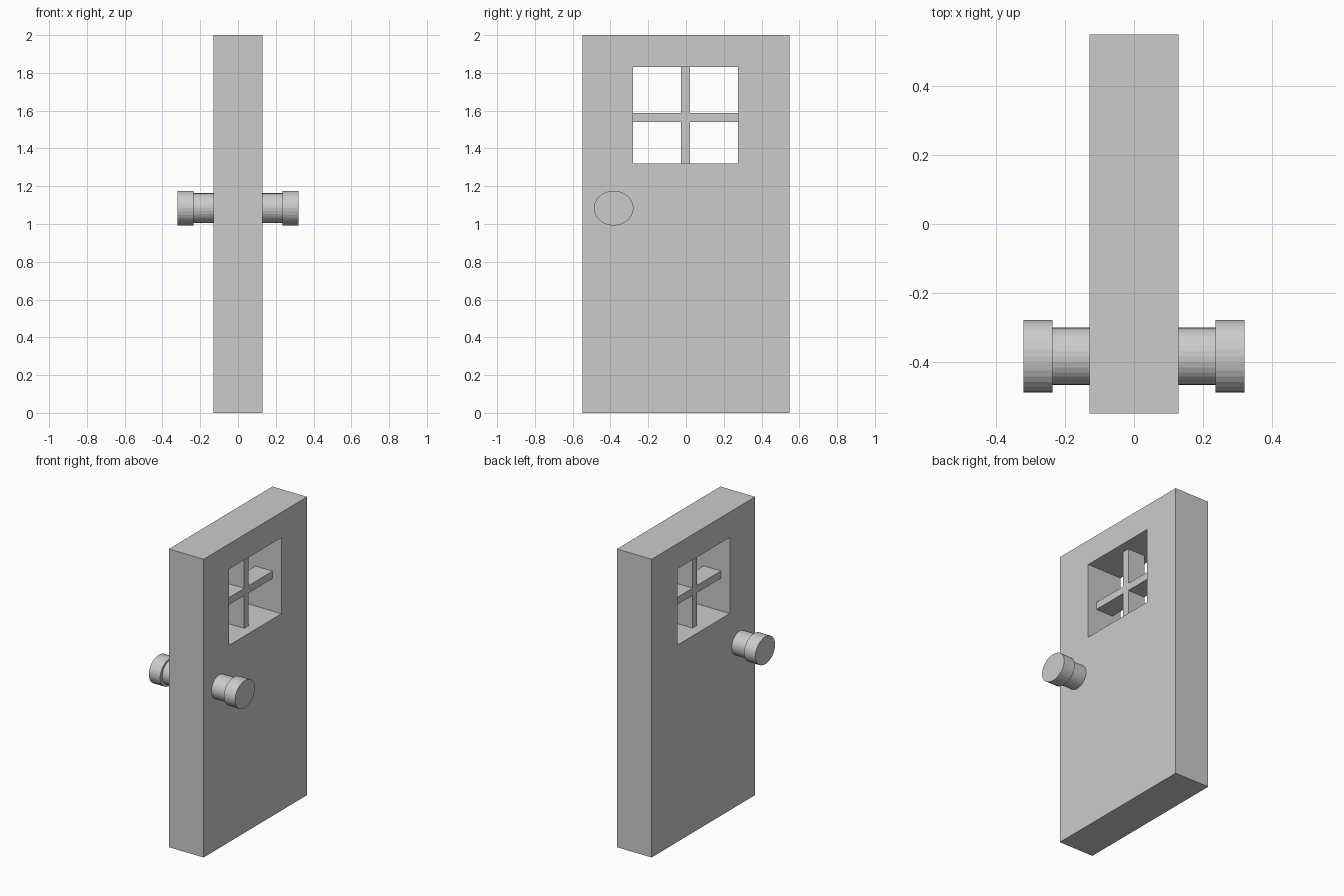
import bpy, bmesh, math

if "Cube" in bpy.data.objects:
    bpy.data.objects.remove(bpy.data.objects["Cube"])

DOOR_X, DOOR_Y, DOOR_Z = 0.129, 0.548, 2.0        # half depth, half width, height
WIN_Y, WIN_Z = (-0.28, 0.276), (1.32, 1.83)       # window opening
BAR_X, BAR_Y, BAR_Z = 0.064, (-0.026, 0.022), (1.539, 1.588)
KNOB_Y, KNOB_Z, SIDES = -0.383, 1.084, 32


def finish(name, bm):
    bmesh.ops.recalc_face_normals(bm, faces=bm.faces)
    mesh = bpy.data.meshes.new(name)
    bm.to_mesh(mesh)
    bm.free()
    obj = bpy.data.objects.new(name, mesh)
    bpy.context.collection.objects.link(obj)
    return obj


def box(name, x, y, z):
    bm = bmesh.new()
    bmesh.ops.create_cube(bm, size=1)
    for v in bm.verts:
        v.co = [lo + (c + 0.5) * (hi - lo) for c, (lo, hi) in zip(v.co, (x, y, z))]
    return finish(name, bm)


def rectangle(bm, x, y, z):
    return [bm.verts.new((x, a, b)) for a, b in
            ((y[0], z[0]), (y[1], z[0]), (y[1], z[1]), (y[0], z[1]))]


def bridge(bm, a, b):
    n = len(a)
    for i in range(n):
        j = (i + 1) % n
        bm.faces.new((a[i], a[j], b[j], b[i]))


# Door slab with a window opening: four rectangular loops bridged into a closed ring
bm = bmesh.new()
loops = [rectangle(bm, x, y, z) for x, y, z in (
    (-DOOR_X, (-DOOR_Y, DOOR_Y), (0, DOOR_Z)),
    (DOOR_X, (-DOOR_Y, DOOR_Y), (0, DOOR_Z)),
    (DOOR_X, WIN_Y, WIN_Z),
    (-DOOR_X, WIN_Y, WIN_Z))]
for i in range(4):
    bridge(bm, loops[i], loops[(i + 1) % 4])
finish("door_slab", bm)

# Window cross bars, recessed from both faces
depth = (-BAR_X, BAR_X)
box("window_bar_vertical", depth, BAR_Y, WIN_Z)
box("window_bar_left", depth, (WIN_Y[0], BAR_Y[0]), BAR_Z)
box("window_bar_right", depth, (BAR_Y[1], WIN_Y[1]), BAR_Z)

# Door knobs: stepped elliptical profile, mirrored to the other face
bm = bmesh.new()
rings = []
for x, ry, rz in ((0.12, 0.083, 0.079), (0.236, 0.083, 0.079),
                  (0.236, 0.105, 0.092), (0.32, 0.105, 0.092)):
    angles = [2 * math.pi * i / SIDES for i in range(SIDES)]
    rings.append([bm.verts.new((x, KNOB_Y + ry * math.cos(a), KNOB_Z + rz * math.sin(a)))
                  for a in angles])
for a, b in zip(rings, rings[1:]):
    bridge(bm, a, b)
bm.faces.new(rings[0])
bm.faces.new(rings[-1])
knobs = finish("door_knobs", bm)
mirror = knobs.modifiers.new("Mirror", 'MIRROR')
mirror.use_axis = (True, False, False)
mirror.use_mirror_merge = False
